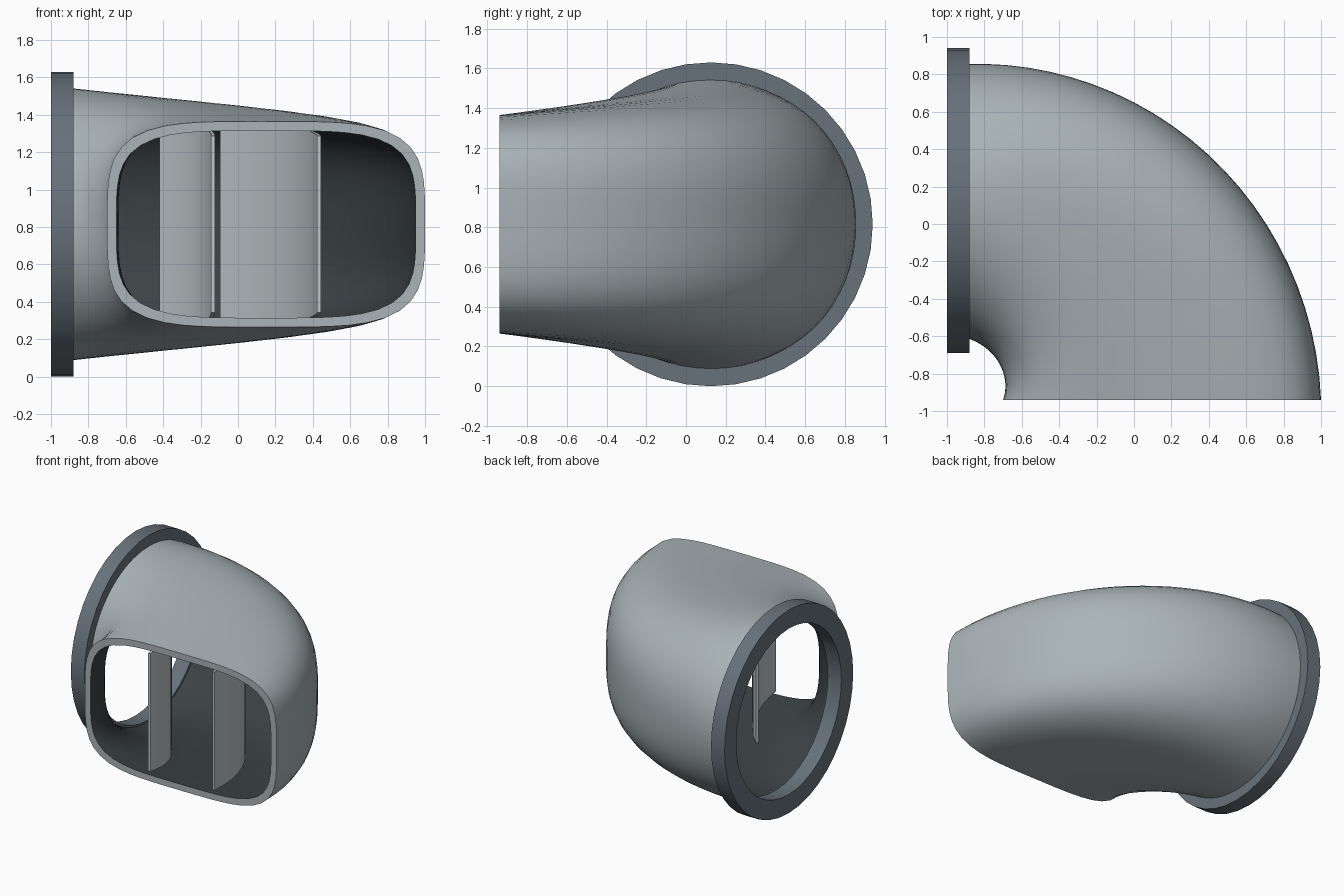
import bpy, bmesh
from math import sin, cos, pi, radians

if "Cube" in bpy.data.objects:
    bpy.data.objects.remove(bpy.data.objects["Cube"])

BEND_X, BEND_Y, MID_Z = -0.915, -0.94, 0.815   # bend centre
BEND_R, WALL = 1.065, 0.05


def lerp(a, b, s):
    return a + (b - a) * s


def paint(name, *rgb):
    mat = bpy.data.materials.new(name)
    mat.diffuse_color = (*rgb, 1)
    mat.use_nodes = True
    mat.node_tree.nodes["Principled BSDF"].inputs["Base Color"].default_value = mat.diffuse_color
    return mat


def half_size(t):
    """Half width and half height of the duct at bend angle t."""
    s = t / (pi / 2)
    return lerp(0.73, 0.85, s), lerp(0.73, 0.55, s)


def place(t, offset, z):
    """Point at bend angle t, offset outward from the centre line."""
    r = BEND_R + offset
    return (BEND_X + r * sin(t), BEND_Y + r * cos(t), MID_Z + z)


def section(t, inset, count=64):
    """Cross-section blending from circle to rounded rectangle."""
    w, h = half_size(t)
    n = lerp(2, 4, t / (pi / 2))
    ring = []
    for i in range(count):
        c, s = cos(2 * pi * i / count), sin(2 * pi * i / count)
        k = (abs(c) ** n + abs(s) ** n) ** (-1 / n)
        ring.append(place(t, (w - inset) * k * c, (h - inset) * k * s))
    return ring


def skin(name, rings, mats, cap=False, inner=range(0)):
    """Join closed rings; loop back to the first ring, or cap both ends.
    Bands whose index is in inner take the second material."""
    bm = bmesh.new()
    rows = [[bm.verts.new(p) for p in ring] for ring in rings]
    n = len(rows[0])
    pairs = list(zip(rows, rows[1:]))
    if cap:
        bm.faces.new(rows[0])
        bm.faces.new(rows[-1])
    else:
        pairs.append((rows[-1], rows[0]))
    for k, (a, b) in enumerate(pairs):
        for i in range(n):
            j = (i + 1) % n
            face = bm.faces.new((a[i], a[j], b[j], b[i]))
            face.material_index = int(k in inner)
    bmesh.ops.recalc_face_normals(bm, faces=bm.faces)
    mesh = bpy.data.meshes.new(name)
    bm.to_mesh(mesh)
    bm.free()
    for mat in mats:
        mesh.materials.append(mat)
    obj = bpy.data.objects.new(name, mesh)
    bpy.context.collection.objects.link(obj)
    bpy.ops.object.select_all(action='DESELECT')
    obj.select_set(True)
    bpy.context.view_layer.objects.active = obj
    bpy.ops.object.shade_smooth_by_angle(angle=radians(35))


shell_grey = paint("shell_grey", 0.40, 0.455, 0.475)
lining_dark = paint("lining_dark", 0.045, 0.055, 0.058)
flange_grey = paint("flange_grey", 0.135, 0.167, 0.196)
vane_grey = paint("vane_grey", 0.52, 0.57, 0.59)

# Hollow elbow: outer skin forward, dark inner skin back
STEPS = 24
angles = [pi / 2 * i / STEPS for i in range(STEPS + 1)]
skin("duct_elbow", [section(t, 0) for t in angles]
     + [section(t, WALL) for t in reversed(angles)],
     [shell_grey, lining_dark], inner=range(STEPS + 1, 2 * STEPS + 1))

# Round inlet flange
profile = [(-1.0, 0.665), (-1.0, 0.815), (-0.88, 0.815), (-0.88, 0.665)]
skin("inlet_flange", [
    [(x, 0.125 + r * cos(2 * pi * i / 40), MID_Z + r * sin(2 * pi * i / 40))
     for i in range(40)] for x, r in profile], [flange_grey])

# Two turning vanes, just short of floor and ceiling
for name, side in (("inner_vane", -1), ("outer_vane", 1)):
    rings = []
    for i in range(15):
        t = radians(lerp(38.5, 89.5, i / 14))
        w, h = half_size(t)
        u, h = side * w / 3, h - 0.078
        rings.append([place(t, u + d, z) for d, z in
                      ((-0.01, -h), (0.01, -h), (0.01, h), (-0.01, h))])
    skin(name, rings, [vane_grey], cap=True)
